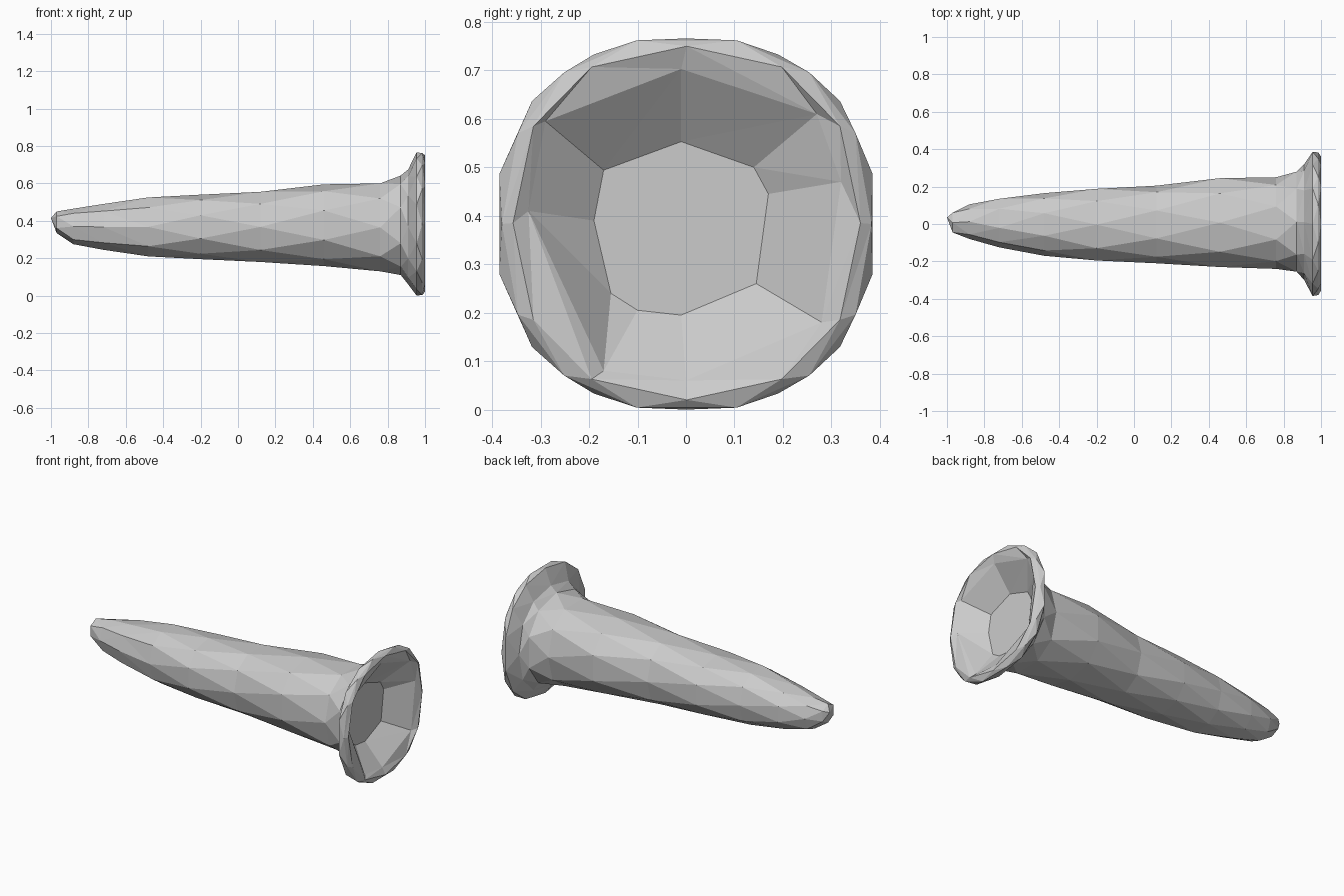
import bpy, bmesh
from math import cos, sin, pi, atan2, copysign

if "Cube" in bpy.data.objects:
    bpy.data.objects.remove(bpy.data.objects["Cube"])


def section(x, y0, y1, z0, z1, sides, half):
    """Slightly squarish polygon fitted exactly to the given y and z limits."""
    pts = []
    for i in range(sides):
        a = 2 * pi * (i + half) / sides
        c, s = cos(a), sin(a)
        pts.append((copysign(abs(c) ** 0.87, c), copysign(abs(s) ** 0.87, s)))
    us, vs = [p[0] for p in pts], [p[1] for p in pts]
    ul, uh, vl, vh = min(us), max(us), min(vs), max(vs)
    return [(x, y0 + (y1 - y0) * (u - ul) / (uh - ul),
             z0 + (z1 - z0) * (v - vl) / (vh - vl)) for u, v in pts]


def add_ring(bm, pts):
    """Make vertices sorted by angle around the ring's centre."""
    cy = sum(p[1] for p in pts) / len(pts)
    cz = sum(p[2] for p in pts) / len(pts)
    polar = sorted((atan2(p[2] - cz, p[1] - cy) % (2 * pi), p) for p in pts)
    return [(a, bm.verts.new(p)) for a, p in polar]


def stitch(bm, A, B):
    """Triangle strip between two rings that may differ in vertex count."""
    na, nb, i, j = len(A), len(B), 0, 0
    while i < na or j < nb:
        nxt_a = A[(i + 1) % na][0] + 2 * pi * ((i + 1) // na)
        nxt_b = B[(j + 1) % nb][0] + 2 * pi * ((j + 1) // nb)
        a, b = A[i % na][1], B[j % nb][1]
        if j >= nb or (i < na and nxt_a <= nxt_b):
            bm.faces.new((a, A[(i + 1) % na][1], b))
            i += 1
        else:
            bm.faces.new((a, B[(j + 1) % nb][1], b))
            j += 1


# x, y limits, z limits, sides, turn: tapered shaft, then flared lip
stations = [
    (-0.97, -0.045, 0.06, 0.335, 0.45, 6, 0.5),
    (-0.88, -0.08, 0.105, 0.275, 0.465, 8, 0),
    (-0.72, -0.125, 0.135, 0.245, 0.49, 9, 0.5),
    (-0.48, -0.17, 0.165, 0.21, 0.525, 10, 0),
    (-0.20, -0.195, 0.188, 0.195, 0.54, 10, 0.5),
    (0.12, -0.21, 0.205, 0.18, 0.555, 10, 0),
    (0.46, -0.23, 0.245, 0.158, 0.595, 10, 0.5),
    (0.76, -0.24, 0.25, 0.13, 0.60, 10, 0),
    (0.87, -0.255, 0.28, 0.11, 0.642, 10, 0.5),
    (0.91, -0.30, 0.32, 0.06, 0.675, 12, 0),
    (0.955, -0.385, 0.385, 0.0, 0.766, 14, 0.5),
    (0.985, -0.38, 0.383, 0.004, 0.762, 14, 0),
    (1.00, -0.357, 0.36, 0.02, 0.75, 12, 0),
]
# Mouth opening and recessed floor (y, z)
mouth = [(0.32, 0.47), (0.27, 0.61), (-0.01, 0.703), (-0.29, 0.595),
         (-0.325, 0.41), (-0.17, 0.08), (0.0, 0.06), (0.28, 0.18)]
floor = [(0.17, 0.445), (0.14, 0.5), (-0.01, 0.553), (-0.17, 0.494),
         (-0.19, 0.39), (-0.155, 0.24), (-0.1, 0.205), (-0.01, 0.195),
         (0.145, 0.26)]

bm = bmesh.new()
rings = [add_ring(bm, section(*s)) for s in stations]
rings.append(add_ring(bm, [(0.98, y, z) for y, z in mouth]))
rings.append(add_ring(bm, [(0.87, y, z) for y, z in floor]))
for A, B in zip(rings, rings[1:]):
    stitch(bm, A, B)

# Pointed tip and flat floor of the mouth
tip = bm.verts.new((-1.0, 0.035, 0.415))
first = [v for _, v in rings[0]]
for k, v in enumerate(first):
    bm.faces.new((tip, v, first[(k + 1) % len(first)]))
bm.faces.new([v for _, v in rings[-1]])

bmesh.ops.recalc_face_normals(bm, faces=bm.faces[:])
mesh = bpy.data.meshes.new("flared_horn")
bm.to_mesh(mesh)
bm.free()
bpy.context.collection.objects.link(bpy.data.objects.new("flared_horn", mesh))
